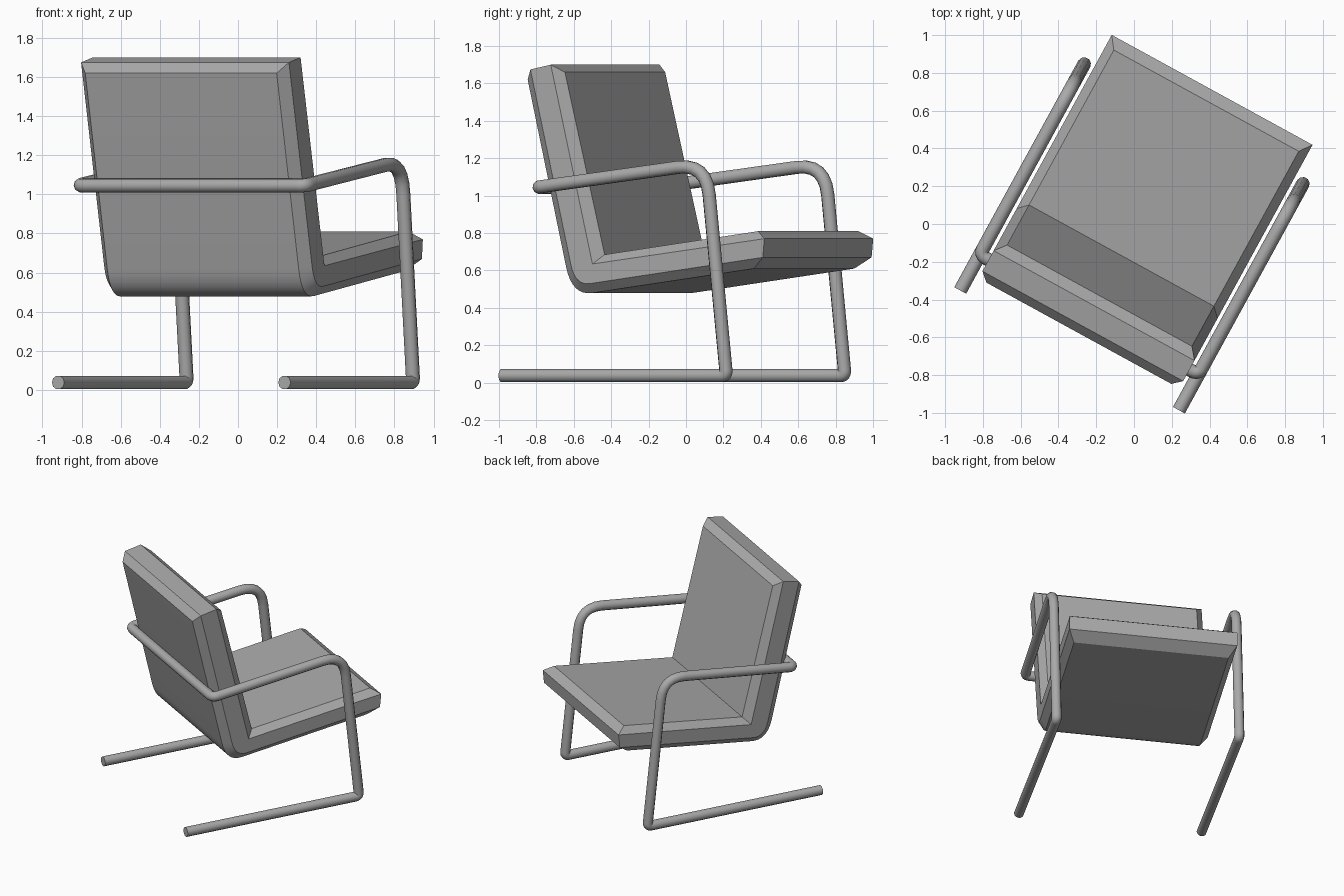
import bpy, bmesh
from math import radians
from mathutils import Vector

cube = bpy.data.objects.get("Cube")
if cube:
    bpy.data.objects.remove(cube, do_unlink=True)

TURN = radians(-28.7)
OFFSET = (0.019, -0.011, 0)
HALF_FACE, HALF_EDGE = 0.558, 0.606   # cushion half widths
HALF_FRAME, TUBE = 0.66, 0.036

grey = bpy.data.materials.new("grey")
grey.use_nodes = True
grey.diffuse_color = (0.4, 0.4, 0.4, 1)
grey.node_tree.nodes["Principled BSDF"].inputs["Base Color"].default_value = (0.4, 0.4, 0.4, 1)


def bend(a, control, b, steps=8):
    """Points of a rounded corner from a to b."""
    a, c, b = Vector(a), Vector(control), Vector(b)
    return [a.lerp(c, i / steps).lerp(c.lerp(b, i / steps), i / steps) for i in range(steps + 1)]


def rounded(path, radius, steps=4):
    """Path with its listed corners rounded; radius is one value per point, 0 for none."""
    out = []
    for i, p in enumerate(path):
        p = Vector(p)
        if radius[i] == 0:
            out.append(p)
            continue
        before = p + (Vector(path[i - 1]) - p).normalized() * radius[i]
        after = p + (Vector(path[i + 1]) - p).normalized() * radius[i]
        out += bend(before, p, after, steps)
    return out


def finish(obj, angle):
    obj.data.materials.append(grey)
    obj.rotation_euler.z = TURN
    obj.location = OFFSET
    bpy.ops.object.select_all(action='DESELECT')
    obj.select_set(True)
    bpy.context.view_layer.objects.active = obj
    if obj.type == 'CURVE':
        bpy.ops.object.convert(target='MESH')
    bpy.ops.object.shade_smooth_by_angle(angle=radians(angle))


# Cushion: L-shaped side profiles, from the sitting face round to the back
sitting_face = [(-0.42, 1.66), (-0.178, 0.685), (0.757, 0.81)]
front_edge = [(-0.48, 1.70), (-0.226, 0.635), (0.822, 0.77)]
back_edge = [(-0.604, 1.675), *bend((-0.357, 0.63), (-0.33, 0.518), (-0.24, 0.53)), (0.812, 0.67)]
back_face = [(-0.647, 1.62), *bend((-0.413, 0.62), (-0.377, 0.464), (-0.253, 0.48)), (0.732, 0.61)]

bm = bmesh.new()


def row(profile, half):
    return [[bm.verts.new((side * half, y, z)) for y, z in profile] for side in (-1, 1)]


def strip(p, q):
    for i in range(len(p) - 1):
        bm.faces.new((p[i], p[i + 1], q[i + 1], q[i]))


rows = [row(sitting_face, HALF_FACE), row(front_edge, HALF_EDGE),
        row(back_edge, HALF_EDGE), row(back_face, HALF_FACE)]
strip(*rows[0])
strip(*rows[3])
for side in (0, 1):
    strip(rows[0][side], rows[1][side])                        # front bevel
    strip(rows[2][side], rows[3][side])                        # back bevel
    bm.faces.new(rows[1][side] + rows[2][side][::-1])          # flat side
for end in (0, -1):                                            # top and front ends
    for a, b in zip(rows, rows[1:]):
        bm.faces.new((a[0][end], a[1][end], b[1][end], b[0][end]))
bmesh.ops.recalc_face_normals(bm, faces=bm.faces)
mesh = bpy.data.meshes.new("cushion")
bm.to_mesh(mesh)
bm.free()
cushion = bpy.data.objects.new("cushion", mesh)
bpy.context.collection.objects.link(cushion)
finish(cushion, 25)

# Tube frame: floor rail, leg, arm, bar behind the back, then mirrored
w = HALF_FRAME
half = [(w, -0.75, 0.038), (w, 0.62, 0.038), (w, 0.497, 1.172), (w, -0.535, 1.045), (0, -0.535, 1.045)]
points = rounded(half, [0, 0.03, 0.17, 0.04, 0], 6)
points += [Vector((-p.x, p.y, p.z)) for p in reversed(points[:-1])]
curve = bpy.data.curves.new("tube_frame", 'CURVE')
curve.dimensions = '3D'
curve.bevel_depth = TUBE
curve.bevel_resolution = 3
curve.use_fill_caps = True
spline = curve.splines.new('POLY')
spline.points.add(len(points) - 1)
for sp, p in zip(spline.points, points):
    sp.co = (*p, 1)
frame = bpy.data.objects.new("tube_frame", curve)
bpy.context.collection.objects.link(frame)
finish(frame, 50)
